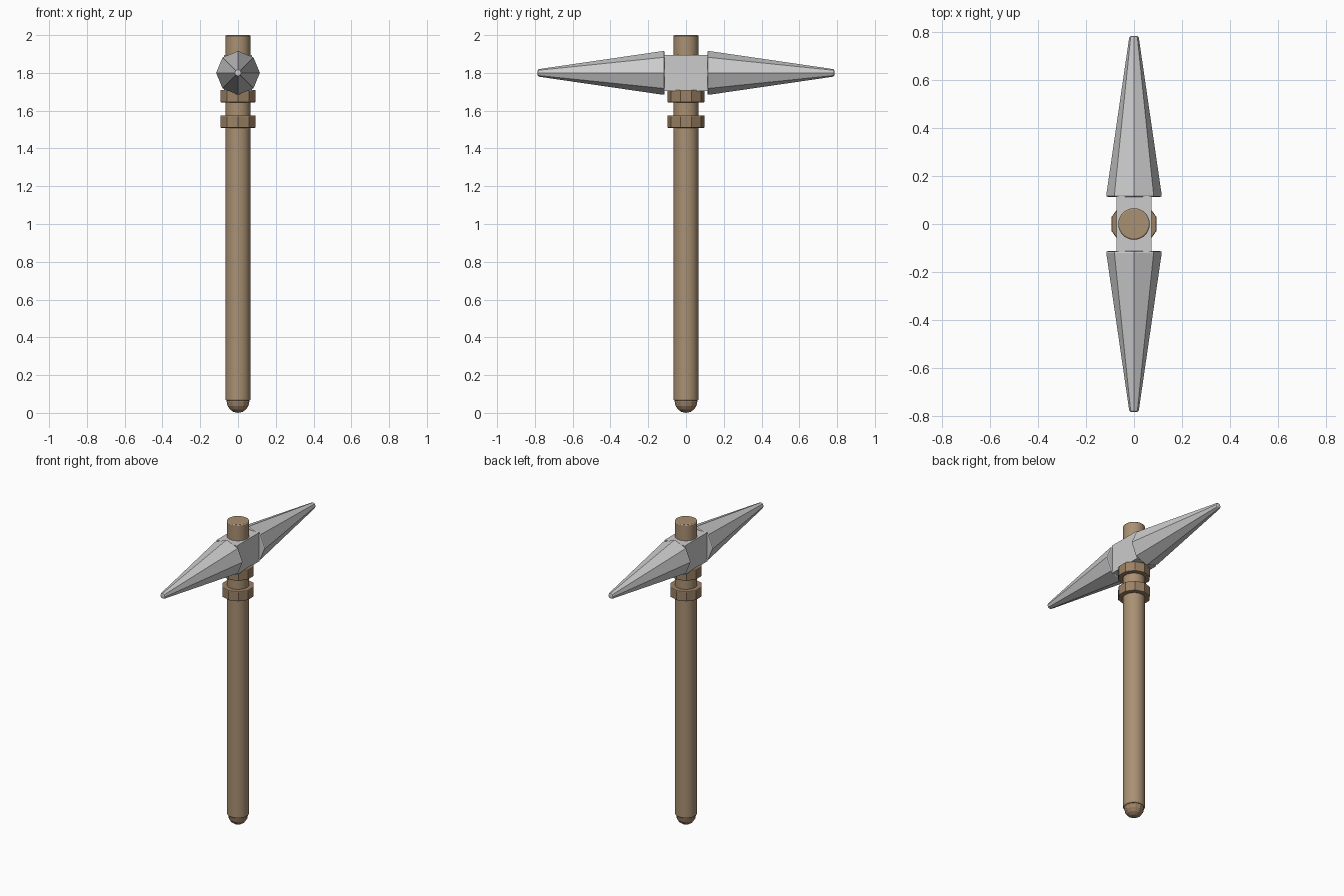
import bpy
from math import radians

if "Cube" in bpy.data.objects:
    bpy.data.objects.remove(bpy.data.objects["Cube"])

HEAD_Z = 1.80


def material(name, rgb):
    m = bpy.data.materials.new(name)
    m.diffuse_color = (*rgb, 1)
    m.use_nodes = True
    m.node_tree.nodes["Principled BSDF"].inputs["Base Color"].default_value = m.diffuse_color
    return m


def finish(name, mat=None, bevel=0, smooth=False, segments=2):
    ob = bpy.context.object
    ob.name = name
    bpy.ops.object.transform_apply(location=False, rotation=True, scale=True)
    if mat:
        ob.data.materials.append(mat)
    if smooth:
        bpy.ops.object.shade_smooth_by_angle(angle=radians(35))
    if bevel:
        b = ob.modifiers.new("bevel", 'BEVEL')
        b.width = bevel
        b.segments = segments
        b.limit_method = 'ANGLE'
        b.angle_limit = radians(50)
    return ob


wood = material("wood", (0.40, 0.28, 0.17))
binding = material("binding", (0.33, 0.22, 0.13))

# Round wooden shaft
bpy.ops.mesh.primitive_cylinder_add(vertices=32, radius=0.066, depth=1.935,
                                    location=(0, 0, 1.0325))
finish("handle", wood, 0.006, True)

# Rounded butt at the bottom of the shaft
bpy.ops.mesh.primitive_uv_sphere_add(segments=12, ring_count=8, radius=0.06,
                                     location=(0, 0, 0.06))
finish("handle_butt", binding)

# Ten-sided collars under the head
for name, z in (("lower_collar", 1.542), ("upper_collar", 1.677)):
    bpy.ops.mesh.primitive_cylinder_add(vertices=10, radius=0.098, depth=0.066,
                                        location=(0, 0, z))
    finish(name, binding, 0.005)

# Block that holds the spikes
bpy.ops.mesh.primitive_cube_add(size=1, location=(0, 0, HEAD_Z))
bpy.context.object.scale = (0.148, 0.234, 0.19)
finish("head_block")

# Eight-sided spikes pointing forward and backward
for name, side in (("front_spike", -1), ("back_spike", 1)):
    bpy.ops.mesh.primitive_cone_add(vertices=8, radius1=0.117, radius2=0.019,
                                    depth=0.673,
                                    location=(0, side * 0.4495, HEAD_Z),
                                    rotation=(radians(-90 * side), 0, 0))
    finish(name, None, 0.008)
